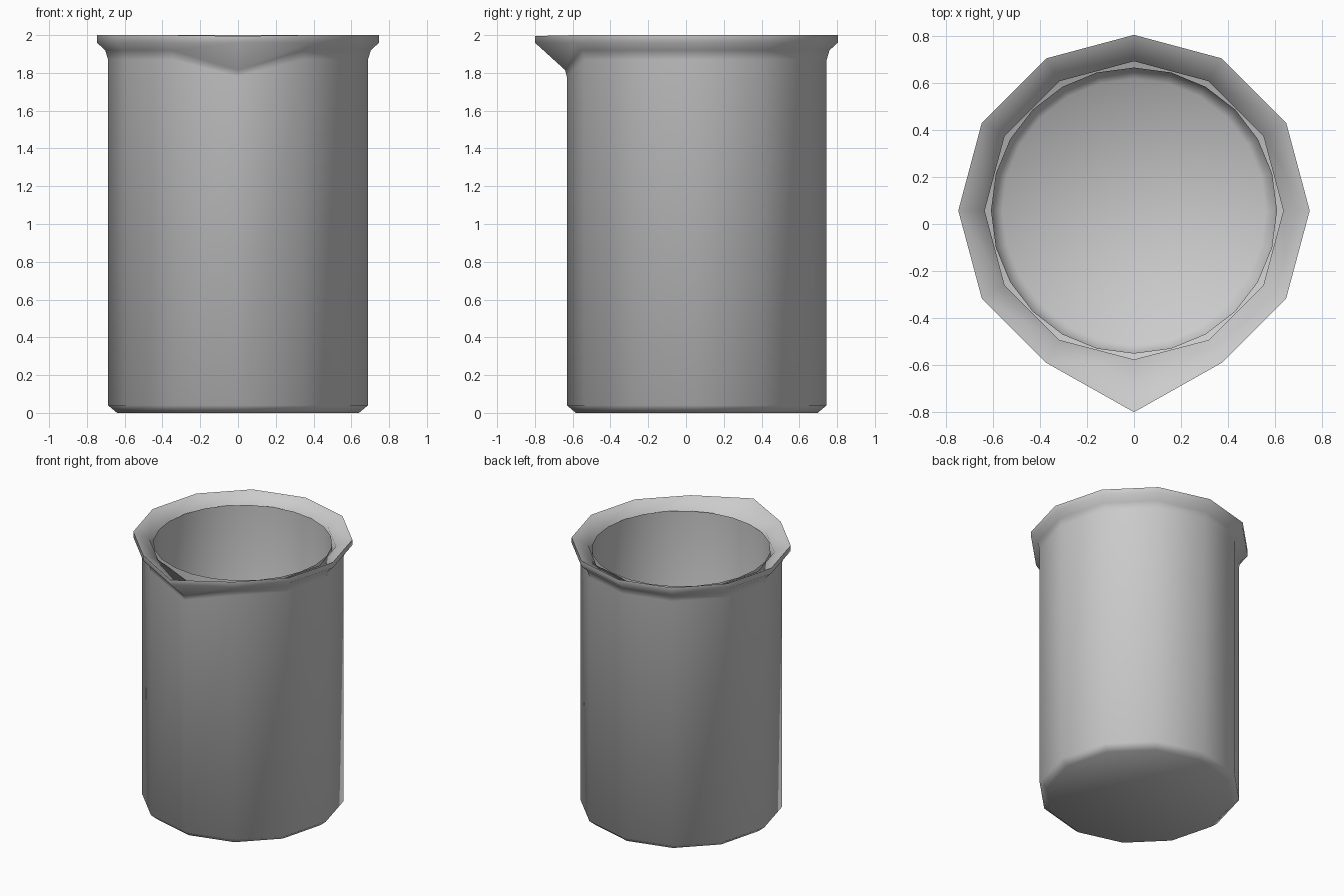
import bpy, bmesh, math

if "Cube" in bpy.data.objects:
    bpy.data.objects.remove(bpy.data.objects["Cube"])

CY = 0.057  # the round body sits slightly behind the origin to leave room for the spout


def lathe(name, profile, sides, cap, flip=False, edit=None, angle=60):
    """Stack rings of (radius, z), optionally editing single points; cap the first ring."""
    bm = bmesh.new()
    rings = []
    for i, (r, z) in enumerate(profile):
        ring = []
        for k in range(sides):
            a = -math.pi / 2 + 2 * math.pi * k / sides
            rr, zz = edit.get(i, (r, z)) if edit and k == 0 else (r, z)
            ring.append(bm.verts.new((rr * math.cos(a), CY + rr * math.sin(a), zz)))
        rings.append(ring)
    for lo, hi in zip(rings, rings[1:]):
        for k in range(sides):
            n = (k + 1) % sides
            bm.faces.new((lo[k], lo[n], hi[n], hi[k]))
    if cap:
        bm.faces.new(rings[0][::-1])
    if flip:
        bmesh.ops.reverse_faces(bm, faces=bm.faces[:])
    mesh = bpy.data.meshes.new(name)
    bm.to_mesh(mesh)
    bm.free()
    ob = bpy.data.objects.new(name, mesh)
    bpy.context.collection.objects.link(ob)
    bpy.ops.object.select_all(action='DESELECT')
    ob.select_set(True)
    bpy.context.view_layer.objects.active = ob
    bpy.ops.object.shade_smooth_by_angle(angle=math.radians(angle))
    return ob


# outer beaker with flared rim; the front column is pulled out into the spout
outer = [(0.64, 0), (0.688, 0.04), (0.688, 1.87), (0.703, 1.92),
         (0.747, 1.96), (0.747, 2.0), (0.635, 1.945), (0.635, 1.85)]
spout = {2: (0.688, 1.78), 3: (0.697, 1.815), 4: (0.857, 1.96),
         5: (0.857, 1.995), 6: (0.633, 1.89), 7: (0.633, 1.82)}
lathe("beaker_body", outer, 12, True, edit=spout, angle=75)

# rounder inner lining with floor
inner = [(0.56, 0.06), (0.608, 0.11), (0.608, 1.947)]
lathe("inner_lining", inner, 24, True, flip=True)
